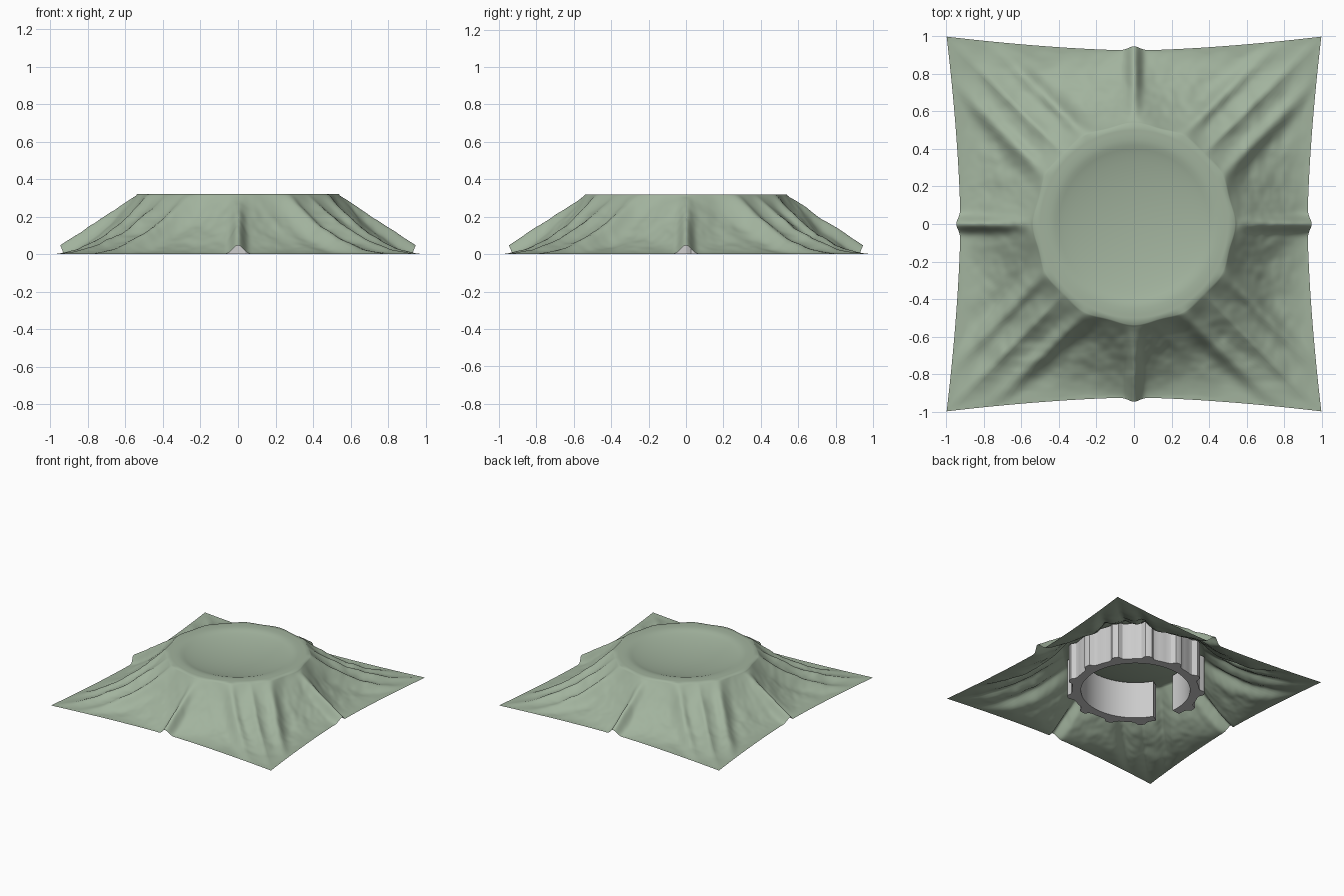
import bpy, bmesh, math
from mathutils import Vector, noise

if "Cube" in bpy.data.objects:
    bpy.data.objects.remove(bpy.data.objects["Cube"])

H = 0.32          # height of the draped plateau
RIM = 0.53        # plateau radius


def gauss(v, w):
    return math.exp(-(v / w) ** 2)


def make_object(name, bm, smooth_angle, color=None):
    bmesh.ops.recalc_face_normals(bm, faces=bm.faces)
    mesh = bpy.data.meshes.new(name)
    bm.to_mesh(mesh)
    bm.free()
    obj = bpy.data.objects.new(name, mesh)
    bpy.context.collection.objects.link(obj)
    if color:
        mat = bpy.data.materials.new(name + "_material")
        mat.diffuse_color = color
        mat.use_nodes = True
        mat.node_tree.nodes["Principled BSDF"].inputs["Base Color"].default_value = mat.diffuse_color
        mesh.materials.append(mat)
    bpy.context.view_layer.objects.active = obj
    obj.select_set(True)
    bpy.ops.object.shade_smooth_by_angle(angle=math.radians(smooth_angle))
    obj.select_set(False)
    return obj


def cloth_height(x, y, t):
    """Height of the hanging skirt; t runs from rim (0) to hem (1)."""
    ax, ay = abs(x), abs(y)
    r = math.hypot(x, y)
    diag = abs(math.sin(2 * math.atan2(y, x)))
    z = H * (1 - t) ** (1.45 + 0.75 * diag)
    # straight folds running parallel to each diagonal
    off = (ax - ay) / math.sqrt(2)
    fade = math.sin(math.pi * t ** 0.7)
    z += fade * (0.042 * gauss(abs(off) - 0.15, 0.04) + 0.012 * gauss(off, 0.03)
                 - 0.012 * gauss(abs(off) - 0.24, 0.05))
    # pinched pleat at the middle of each side
    side = min(ax, ay)
    k = min(max((r - 0.53) / 0.42, 0), 1)
    pleat = H - 0.275 * k
    w = 0.65 * gauss(side, 0.035) + 0.35 * gauss(side, 0.13) * (1 - t)
    w /= 0.65 + 0.35 * (1 - t)
    z += max(pleat - z, 0) * w
    # fine wrinkles
    z += fade * (0.012 * noise.noise(Vector((x * 9, y * 9, 0)))
                 + 0.004 * noise.noise(Vector((x * 22, y * 22, 3))))
    return min(max(z, 0.001), H)


# draped cloth: square hem blended into a round dished top
N = 112           # segments per side
hem = []
for side in range(4):
    a = side * math.pi / 2
    for i in range(N):
        v = 2 * i / N - 1
        u = 0.4 * v + 0.6 * v ** 3
        d = 0.925 + 0.073 * abs(u) ** 1.6 + 0.022 * gauss(u, 0.04)
        u *= 0.998
        hem.append((u * math.cos(a) + d * math.sin(a), u * math.sin(a) - d * math.cos(a)))

bm = bmesh.new()
rings = []
SK = 70
for radius in (0.04, 0.12, 0.2, 0.27, 0.33, 0.37, 0.4, 0.42, 0.45, 0.48, 0.5):
    z = H - 0.06 * max(0, 1 - (radius / 0.43) ** 2) ** 0.8
    rings.append([bm.verts.new((radius * hx / math.hypot(hx, hy),
                                radius * hy / math.hypot(hx, hy), z)) for hx, hy in hem])
for j in range(SK + 1):
    t = j / SK
    ring = []
    for hx, hy in hem:
        a = math.atan2(hy, hx)
        k = (RIM + 0.007 * math.cos(12 * a)) / math.hypot(hx, hy) * (1 - t) + t
        ring.append(bm.verts.new((hx * k, hy * k, cloth_height(hx * k, hy * k, t))))
    rings.append(ring)
n = len(hem)
bm.faces.new(rings[0])
for a, b in zip(rings, rings[1:]):
    for i in range(n):
        bm.faces.new((a[i], a[(i + 1) % n], b[(i + 1) % n], b[i]))
make_object("draped_cloth", bm, 75, (0.36, 0.45, 0.34, 1))

# ribbed open ring hidden under the cloth
bm = bmesh.new()
start, end = math.radians(211), math.radians(547)
RIBS = 12
sections = []
for i in range(RIBS * 10 + 1):
    a = start + (end - start) * i / (RIBS * 10)
    outer = {3: 0.485, 4: 0.517, 5: 0.52, 6: 0.517, 7: 0.485}.get(i % 10, 0.478)
    c, s = math.cos(a), math.sin(a)
    sections.append([bm.verts.new((r * c - 0.008, r * s + 0.008, z)) for r, z in
                     ((0.41, 0), (outer, 0), (outer, 0.305), (0.41, 0.305))])
for p, q in zip(sections, sections[1:]):
    for k in range(4):
        m = (k + 1) % 4
        bm.faces.new((p[k], p[m], q[m], q[k]))
bm.faces.new(sections[0])
bm.faces.new(sections[-1])
make_object("ribbed_ring", bm, 30)
